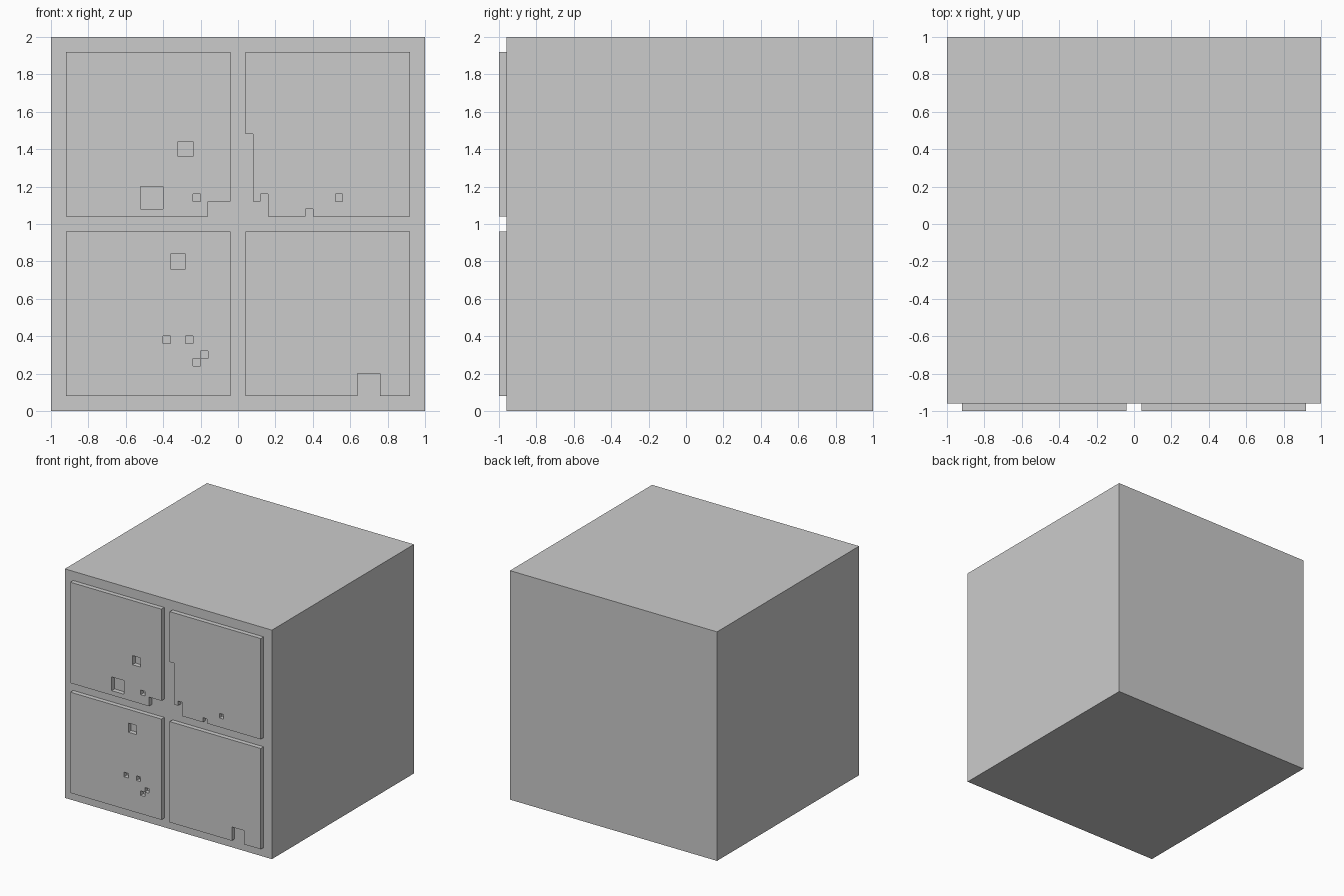
import bpy, bmesh

if "Cube" in bpy.data.objects:
    bpy.data.objects.remove(bpy.data.objects["Cube"])

# Grid unit for panel cut-outs, and depth of the panels
U = 0.04
FRONT = -1.0


def body():
    # Main cube, set back behind the raised front panels
    bm = bmesh.new()
    bmesh.ops.create_cube(bm, size=1.0)
    for v in bm.verts:
        v.co.x *= 2.0
        v.co.y = FRONT + U if v.co.y < 0 else 1.0
        v.co.z = 0.0 if v.co.z < 0 else 2.0
    me = bpy.data.meshes.new("cube_body")
    bm.to_mesh(me)
    bm.free()
    bpy.context.collection.objects.link(bpy.data.objects.new("cube_body", me))


def panel(name, x, z, cuts, size=22):
    # Square plate with rectangular cut-outs (x, z, width, height) in grid units from its lower left corner
    xs = sorted({0, size} | {e for c in cuts for e in (c[0], c[0] + c[2])})
    zs = sorted({0, size} | {e for c in cuts for e in (c[1], c[1] + c[3])})
    bm = bmesh.new()
    grid = {(a, b): bm.verts.new((x + a * U, FRONT, z + b * U)) for a in xs for b in zs}
    for x0, x1 in zip(xs, xs[1:]):
        for z0, z1 in zip(zs, zs[1:]):
            if any(cx <= x0 < cx + w and cz <= z0 < cz + h for cx, cz, w, h in cuts):
                continue
            bm.faces.new([grid[k] for k in ((x0, z0), (x1, z0), (x1, z1), (x0, z1))])
    bmesh.ops.delete(bm, geom=[v for v in bm.verts if not v.link_faces], context='VERTS')
    me = bpy.data.meshes.new(name)
    bm.to_mesh(me)
    bm.free()
    ob = bpy.data.objects.new(name, me)
    bpy.context.collection.objects.link(ob)
    mod = ob.modifiers.new("thickness", 'SOLIDIFY')
    mod.thickness = U
    mod.offset = -1.0


body()

# Four raised front panels with square holes and chipped edges
panel("upper_left_panel", -0.92, 1.04,
      [(15, 8, 2, 2), (10, 1, 3, 3), (17, 2, 1, 1), (19, 0, 3, 2)])
panel("upper_right_panel", 0.04, 1.04,
      [(0, 0, 1, 11), (1, 0, 1, 2), (2, 0, 1, 3), (8, 0, 1, 1), (12, 2, 1, 1)])
panel("lower_left_panel", -0.92, 0.08,
      [(14, 17, 2, 2), (13, 7, 1, 1), (16, 7, 1, 1), (18, 5, 1, 1), (17, 4, 1, 1)])
panel("lower_right_panel", 0.04, 0.08, [(15, 0, 3, 3)])
